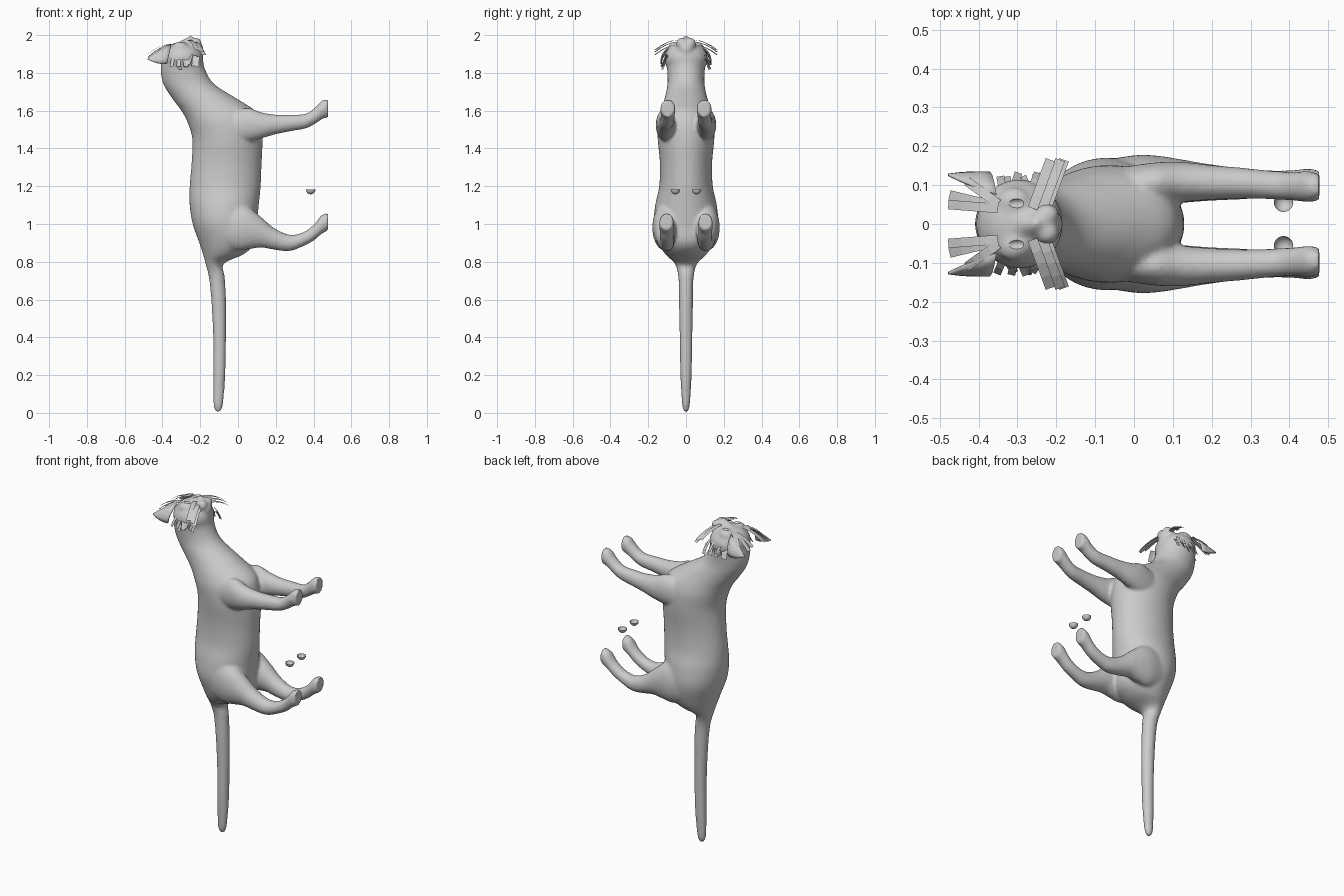
import bpy, bmesh, math, random
from mathutils import Vector, Matrix

random.seed(4)
if "Cube" in bpy.data.objects:
    bpy.data.objects.remove(bpy.data.objects["Cube"])

grey = bpy.data.materials.new("soft grey")
grey.use_nodes = True
COLOUR = (0.6, 0.6, 0.6, 1)
grey.diffuse_color = COLOUR
grey.node_tree.nodes["Principled BSDF"].inputs["Base Color"].default_value = COLOUR


def finish(bm, name, smooth=True):
    bmesh.ops.recalc_face_normals(bm, faces=bm.faces)
    mesh = bpy.data.meshes.new(name)
    bm.to_mesh(mesh)
    bm.free()
    mesh.materials.append(grey)
    ob = bpy.data.objects.new(name, mesh)
    bpy.context.collection.objects.link(ob)
    for other in bpy.context.selected_objects:
        other.select_set(False)
    ob.select_set(True)
    bpy.context.view_layer.objects.active = ob
    if smooth:
        bpy.ops.object.shade_smooth_by_angle(angle=math.radians(40))
    return ob


def spline(rows, steps=5):
    """Smoothly interpolate rows of section values."""
    rows = [Vector(r) for r in rows]
    rows = [rows[0]] + rows + [rows[-1]]
    out = []
    for a, b, c, d in zip(rows, rows[1:], rows[2:], rows[3:]):
        for i in range(steps):
            t = i / steps
            out.append(0.5 * (2 * b + (c - a) * t + (2 * a - 5 * b + 4 * c - d) * t * t
                              + (3 * b - a - 3 * c + d) * t ** 3))
    return out + [rows[-1]]


def loft(bm, rings, sides=28):
    """Skin a closed tube over rings of (centre, radius vector, radius vector)."""
    loops = []
    for c, u, v in rings:
        angles = [math.tau * i / sides for i in range(sides)]
        loops.append([bm.verts.new(c + u * math.cos(a) + v * math.sin(a)) for a in angles])
    for p, q in zip(loops, loops[1:]):
        for i in range(sides):
            j = (i + 1) % sides
            bm.faces.new((p[i], p[j], q[j], q[i]))
    bm.faces.new(loops[0][::-1])
    bm.faces.new(loops[-1])


def ball(bm, centre, radii, turn=0):
    m = Matrix.Translation(centre) @ Matrix.Rotation(turn, 4, "Y") @ Matrix.Diagonal((*radii, 1))
    bmesh.ops.create_uvsphere(bm, u_segments=24, v_segments=14, radius=1, matrix=m)


def leg(bm, sections, side):
    """Sections are (x, z, half height, half width, distance from middle)."""
    loft(bm, [(Vector((x, side * y, z)), Vector((0, w, 0)), Vector((0, 0, h)))
              for x, z, h, w, y in spline(sections)])


# Torso with neck and tail: (z, back x, belly x, half width)
torso = [(0.004, -.113, -.097, .008), (.04, -.13, -.08, .02), (.2, -.132, -.067, .03),
         (.4, -.132, -.063, .034), (.6, -.142, -.063, .037), (.72, -.155, -.07, .041),
         (.79, -.172, -.075, .06), (.84, -.185, .03, .11), (.9, -.205, .09, .145),
         (1.0, -.24, .10, .17), (1.1, -.256, .11, .163), (1.2, -.256, .12, .142),
         (1.32, -.246, .125, .138), (1.45, -.242, .13, .15), (1.54, -.268, .12, .15),
         (1.6, -.30, .09, .135), (1.66, -.345, .0, .115), (1.74, -.395, -.125, .098),
         (1.82, -.41, -.175, .10), (1.88, -.40, -.185, .11)]
fore = [(-.1, 1.5, .07, .04, .095), (.04, 1.525, .09, .052, .105), (.12, 1.522, .07, .052, .108),
        (.2, 1.527, .052, .045, .107), (.28, 1.535, .044, .04, .105), (.36, 1.545, .039, .037, .1),
        (.41, 1.575, .044, .037, .097), (.445, 1.605, .05, .04, .096), (.477, 1.613, .048, .037, .096)]
hind = [(-.1, 1.0, .12, .06, .1), (.0, .985, .125, .065, .112), (.06, .977, .11, .064, .112),
        (.125, .955, .08, .056, .11), (.19, .922, .058, .048, .107), (.27, .9, .044, .041, .104),
        (.34, .917, .037, .037, .102), (.4, .953, .042, .037, .102), (.44, .995, .05, .04, .103),
        (.477, 1.013, .048, .037, .103)]

bm = bmesh.new()
loft(bm, [(Vector(((b + f) / 2, 0, z)), Vector(((f - b) / 2, 0, 0)), Vector((0, w, 0)))
          for z, b, f, w in spline(torso)], 40)

# Head, brow, nose bridge and chin
ball(bm, (-.295, 0, 1.875), (.112, .116, .09))
ball(bm, (-.26, 0, 1.94), (.065, .036, .045), -.25)
ball(bm, (-.212, 0, 1.925), (.03, .036, .035))
ball(bm, (-.252, 0, 1.984), (.016, .018, .014))
for side in (-1, 1):
    ball(bm, (-.224, side * .023, 1.955), (.032, .03, .032))
    ball(bm, (-.31, side * .055, 1.935), (.045, .04, .03), -.2)
    leg(bm, fore, side)
    leg(bm, hind, side)
body = finish(bm, "cat_body", False)
remesh = body.modifiers.new("blend", "REMESH")
remesh.mode, remesh.voxel_size = "VOXEL", .009
soften = body.modifiers.new("soften", "SMOOTH")
soften.factor, soften.iterations = .5, 6

# Almond eye sockets cut into the face
bm = bmesh.new()
for side in (-1, 1):
    ball(bm, (-.302, side * .053, 1.972), (.026, .014, .016))
cutter = finish(bm, "socket_cutter")
cut = body.modifiers.new("sockets", "BOOLEAN")
cut.operation, cut.object, cut.solver = "DIFFERENCE", cutter, "EXACT"
bpy.context.view_layer.objects.active = body
for name in ("blend", "soften", "sockets"):
    bpy.ops.object.modifier_apply(modifier=name)
bpy.data.objects.remove(cutter)
body.select_set(True)
bpy.ops.object.shade_smooth_by_angle(angle=math.radians(50))


def strip(bm, start, end, width, sag=0.012, steps=4):
    """A thin bent strip of fur or whisker, arching upward."""
    start, end = Vector(start), Vector(end)
    across = (end - start).cross(Vector((0, 0, 1))).normalized() * width / 2
    pairs = []
    for i in range(steps + 1):
        t = i / steps
        p = start.lerp(end, t) + Vector((0, 0, 4 * sag * t * (1 - t)))
        pairs.append((bm.verts.new(p - across), bm.verts.new(p + across)))
    for (a, b), (c, d) in zip(pairs, pairs[1:]):
        bm.faces.new((a, b, d, c))


for side, label in ((1, "left"), (-1, "right")):
    # Ear: hollow leaf pointing back from the skull
    bm = bmesh.new()
    rows = []
    for t in (0, .25, .5, .75, 1):
        centre = Vector((-.365, side * .105, 1.9)).lerp(Vector((-.478, side * .128, 1.876)), t)
        half = .05 * (1 - t ** 1.6) + .003
        rows.append([bm.verts.new(centre + Vector((.2 * s * half, side * .022 * (1 - s * s) * (1 - t)
                     - side * s * half * .5, s * half))) for s in (-1, -.5, 0, .5, 1)])
    for p, q in zip(rows, rows[1:]):
        for i in range(4):
            bm.faces.new((p[i], p[i + 1], q[i + 1], q[i]))
    ear = finish(bm, label + "_ear")
    ear.modifiers.new("thickness", "SOLIDIFY").thickness = .006

    # Muzzle whiskers and brow whiskers
    bm = bmesh.new()
    for dx, dz in ((0, 0), (-.025, .01), (.01, -.015)):
        strip(bm, (-.236 + dx, side * .04, 1.965 + dz), (-.19 + dx, side * .165, 1.91 + dz), .026)
    for x, y, z in ((-.478, .05, 1.9), (-.475, .075, 1.885), (-.43, .11, 1.905)):
        strip(bm, (-.35, side * (.03 + y * .2), 1.953), (x, side * y, z), .024)
    finish(bm, label + "_whiskers", False)

    # Ragged cheek fur
    bm = bmesh.new()
    for i in range(9):
        x = -.34 + .016 * i
        y = random.uniform(.12, .133)
        z = random.uniform(1.815, 1.85)
        strip(bm, (x, side * .098, z + .055), (x + random.uniform(-.02, .02), side * y, z), .02, .005, 2)
    finish(bm, label + "_cheek_fur", False)

    # Loose eye bowl, open upward
    bm = bmesh.new()
    place = Matrix.Translation((.385, side * .056, 1.182))
    bmesh.ops.create_uvsphere(bm, u_segments=24, v_segments=16, radius=.025, matrix=place)
    upper = [v for v in bm.verts if v.co.z > 1.183]
    bmesh.ops.delete(bm, geom=upper, context="VERTS")
    finish(bm, label + "_eye_bowl")
